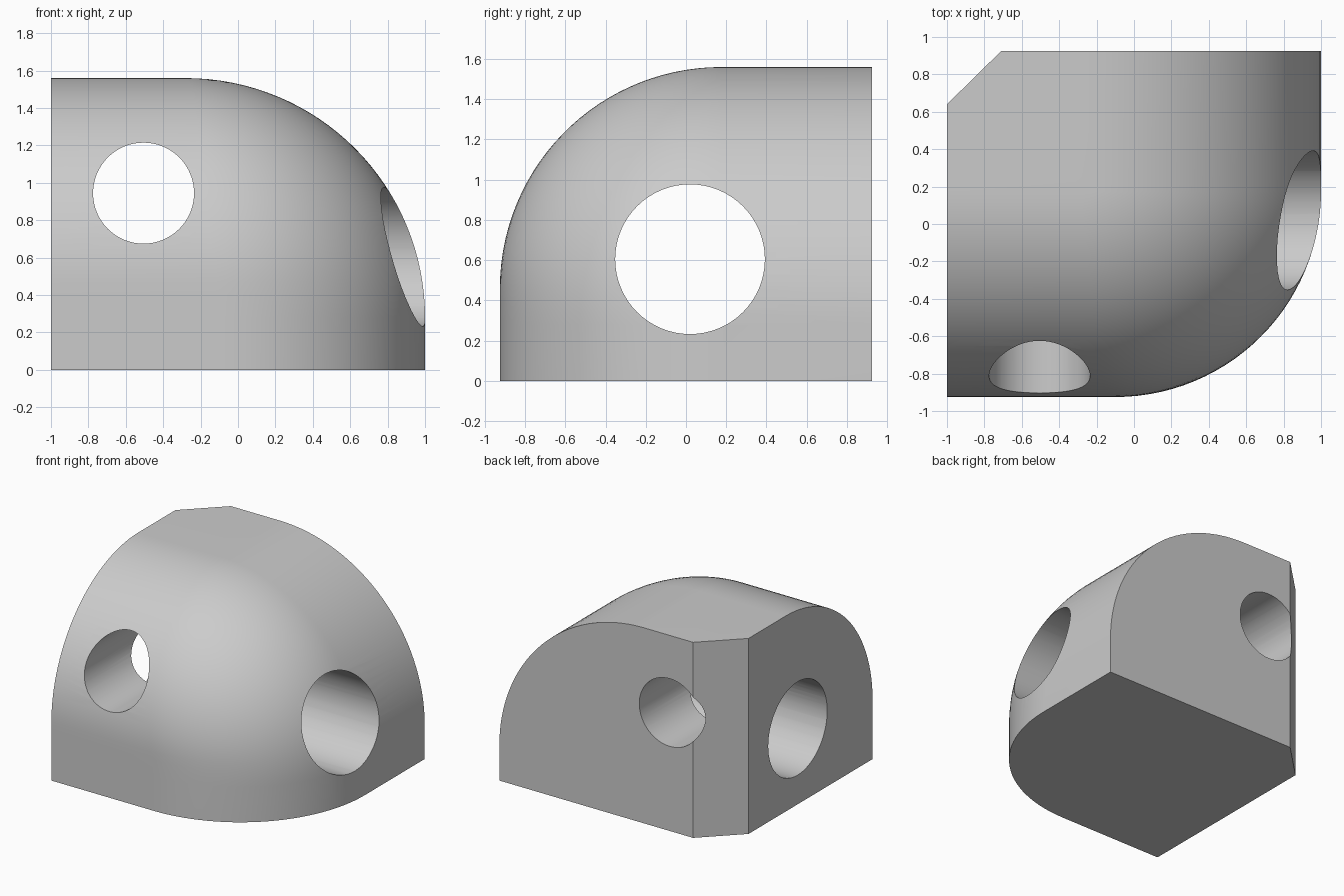
import bpy, bmesh
from math import sin, cos, pi, sqrt

if "Cube" in bpy.data.objects:
    bpy.data.objects.remove(bpy.data.objects["Cube"])

HX, HY, TOP = 1.0, 0.925, 1.56      # half sizes and height
R_SIDE, R_FRONT = 1.28, 1.10        # right-top and front-top roundings
STEPS, ARC = 32, 28


def drop(radius, z):
    """Horizontal reach of a rounding at height z."""
    dz = max(0.0, z - (TOP - radius))
    return sqrt(max(0.0, radius ** 2 - dz ** 2))


def outline(z):
    """Plan outline: rounded front right corner, chamfered back left corner."""
    x = HX - R_SIDE + drop(R_SIDE, z)
    r = drop(R_FRONT, z)
    cy = -HY + R_FRONT
    pts = [(-HX, 0.64), (-HX, cy - r)]
    for i in range(ARC + 1):
        a = pi / 2 * (1 - i / ARC)
        pts.append((x - r + r * cos(a), cy - r * sin(a)))
    return pts + [(x, HY), (-0.71, HY)]


# Block body, stacked plan outlines
levels = [0.0] + [TOP - R_SIDE + R_SIDE * sin(pi / 2 * i / STEPS) for i in range(STEPS + 1)]
bm = bmesh.new()
rings = [[bm.verts.new((x, y, z)) for x, y in outline(z)] for z in levels]
for low, high in zip(rings, rings[1:]):
    n = len(low)
    for i in range(n):
        j = (i + 1) % n
        bm.faces.new((low[i], low[j], high[j], high[i]))
bm.faces.new(rings[0][::-1])
bm.faces.new(rings[-1])
bmesh.ops.remove_doubles(bm, verts=bm.verts[:], dist=1e-5)
bmesh.ops.recalc_face_normals(bm, faces=bm.faces[:])
mesh = bpy.data.meshes.new("rounded_block")
bm.to_mesh(mesh)
bm.free()
block = bpy.data.objects.new("rounded_block", mesh)
bpy.context.collection.objects.link(block)


# Through holes, which cross inside the block
def drill(name, radius, location, rotation):
    bpy.ops.mesh.primitive_cylinder_add(vertices=64, radius=radius, depth=4,
                                        location=location, rotation=rotation)
    cutter = bpy.context.object
    cutter.name = name
    cutter.hide_render = True
    mod = block.modifiers.new(name, 'BOOLEAN')
    mod.operation, mod.solver, mod.object = 'DIFFERENCE', 'EXACT', cutter
    bpy.context.view_layer.objects.active = block
    bpy.ops.object.modifier_apply(modifier=name)
    bpy.data.objects.remove(cutter)


drill("front_hole", 0.27, (-0.505, 0, 0.945), (pi / 2, 0, 0))
drill("side_hole", 0.372, (0, 0.02, 0.605), (0, pi / 2, 0))

bpy.ops.object.select_all(action='DESELECT')
block.select_set(True)
bpy.context.view_layer.objects.active = block
bpy.ops.object.shade_smooth_by_angle(angle=pi / 6)
